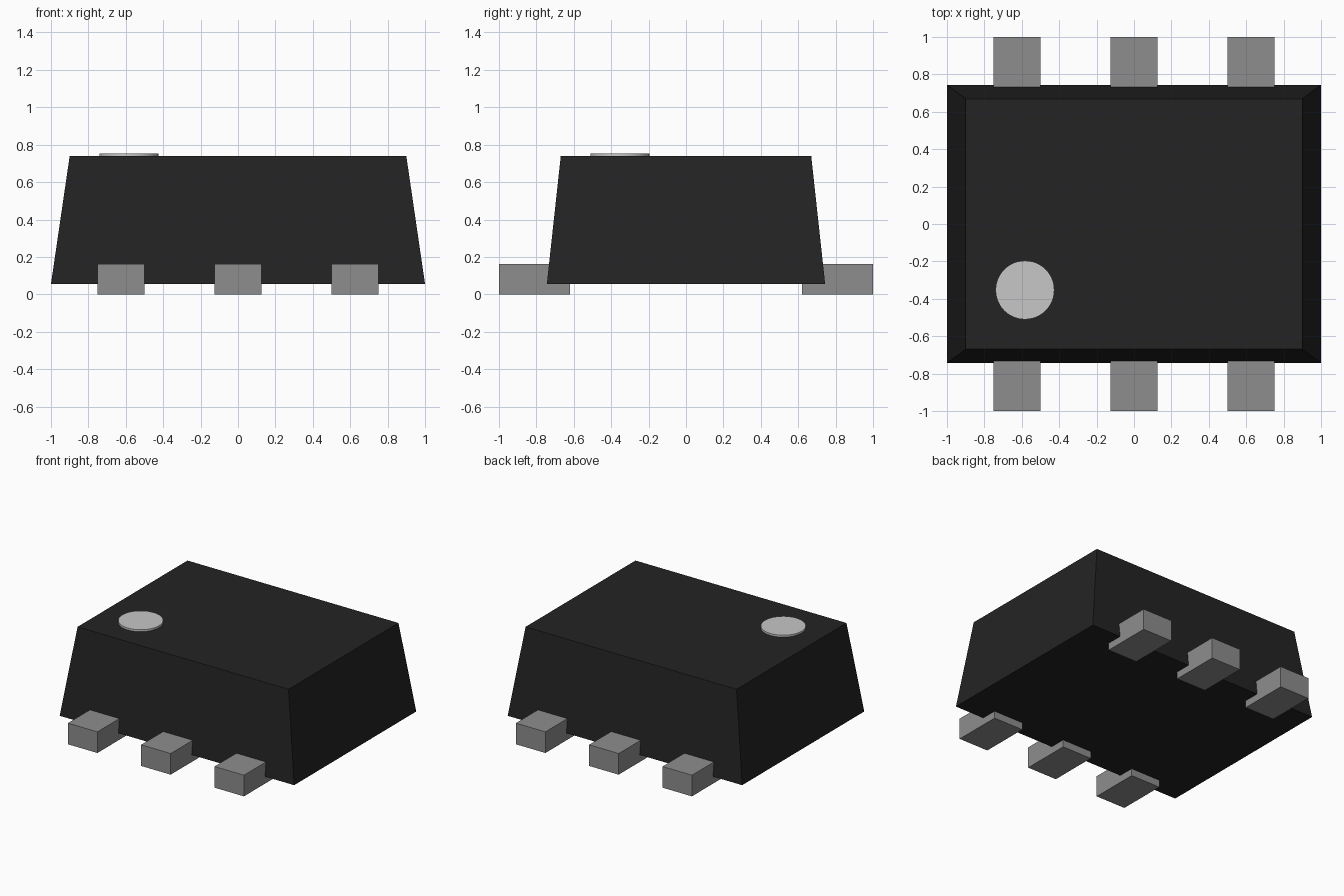
import bpy
import bmesh
import math

cube = bpy.data.objects.get("Cube")
if cube:
    bpy.data.objects.remove(cube, do_unlink=True)


def make_material(name, value):
    mat = bpy.data.materials.new(name)
    mat.use_nodes = True
    color = (value, value, value, 1.0)
    mat.diffuse_color = color
    bsdf = next(n for n in mat.node_tree.nodes if n.type == 'BSDF_PRINCIPLED')
    bsdf.inputs["Base Color"].default_value = color
    return mat


black = make_material("black_plastic", 0.017)
metal = make_material("grey_metal", 0.27)
light = make_material("light_grey_paint", 0.57)


def finish(name, bm, mat):
    bmesh.ops.recalc_face_normals(bm, faces=bm.faces)
    mesh = bpy.data.meshes.new(name)
    bm.to_mesh(mesh)
    bm.free()
    mesh.materials.append(mat)
    obj = bpy.data.objects.new(name, mesh)
    bpy.context.collection.objects.link(obj)
    return obj


def block(name, x, y, z, mat, top_scale=(1, 1)):
    """Box between (min, max) ranges, its top face scaled about its centre."""
    bm = bmesh.new()
    bmesh.ops.create_cube(bm, size=1)
    for v in bm.verts:
        sx, sy = top_scale if v.co.z > 0 else (1, 1)
        v.co.x = sum(x) / 2 + v.co.x * (x[1] - x[0]) * sx
        v.co.y = sum(y) / 2 + v.co.y * (y[1] - y[0]) * sy
        v.co.z = sum(z) / 2 + v.co.z * (z[1] - z[0])
    return finish(name, bm, mat)


# Tapered package body
block("package_body", (-1, 1), (-0.744, 0.744), (0.055, 0.739), black, (0.9, 0.9))

# Three leads along the front and the back
for side, ys in (("front", (-1, -0.62)), ("back", (0.62, 1))):
    for label, cx in (("right", -0.625), ("middle", 0), ("left", 0.625)):
        block(f"{side}_{label}_lead", (cx - 0.126, cx + 0.126), ys, (0, 0.163), metal)

# Round orientation marker on the top
bm = bmesh.new()
bmesh.ops.create_cone(bm, cap_ends=True, segments=48, radius1=0.157, radius2=0.157, depth=0.03)
bmesh.ops.translate(bm, verts=bm.verts, vec=(-0.583, -0.353, 0.739))
marker = finish("orientation_marker", bm, light)
bpy.ops.object.select_all(action='DESELECT')
marker.select_set(True)
bpy.context.view_layer.objects.active = marker
bpy.ops.object.shade_smooth_by_angle(angle=math.radians(30))
